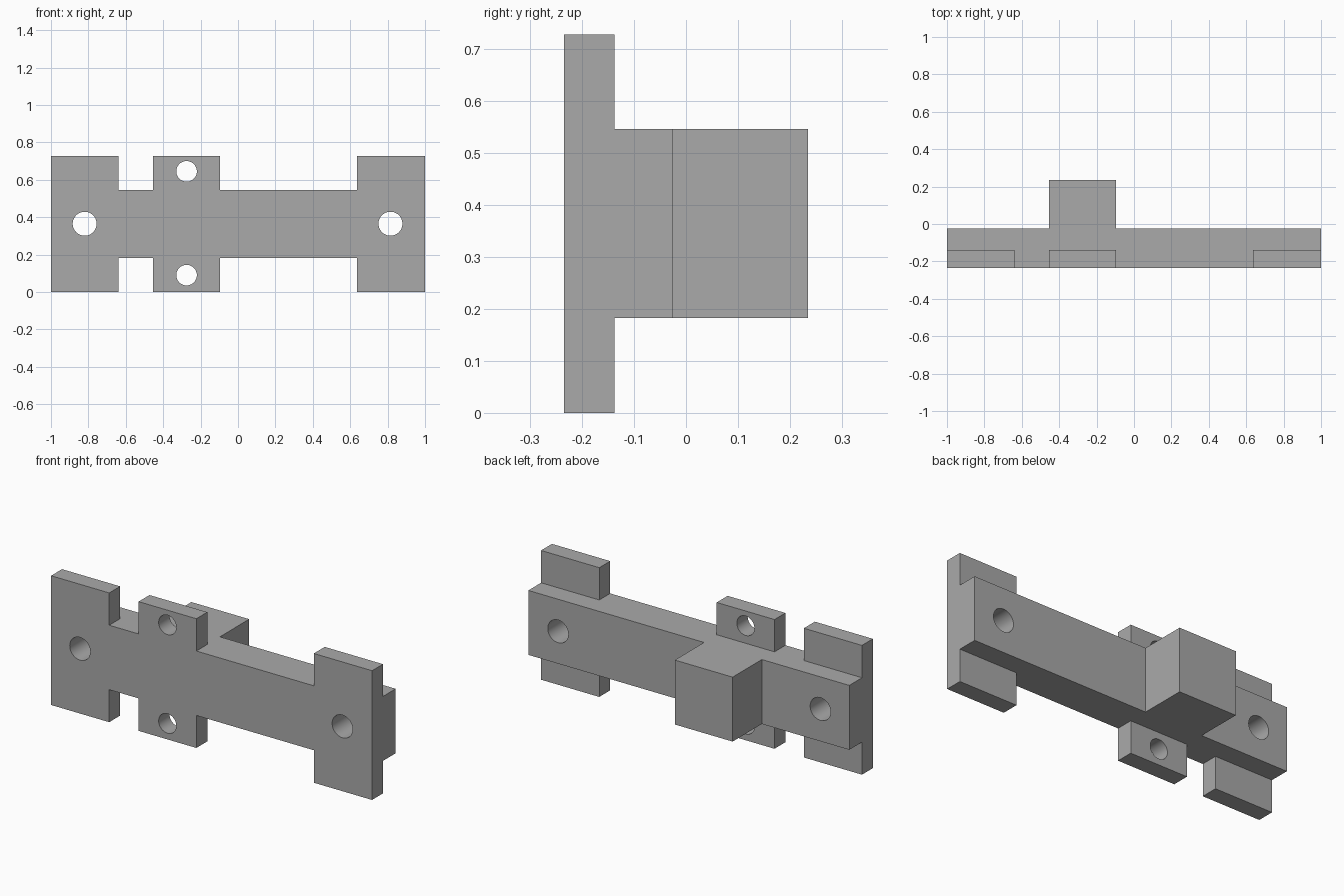
import bpy, bmesh, math

cube = bpy.data.objects.get("Cube")
if cube:
    bpy.data.objects.remove(cube, do_unlink=True)

grey = bpy.data.materials.new("plain grey")
grey.use_nodes = True
color = (0.4, 0.4, 0.4, 1)
grey.diffuse_color = color
grey.node_tree.nodes["Principled BSDF"].inputs["Base Color"].default_value = color

# Grid planes shared by the plate, bar and block
xs = [-1, -0.638, -0.455, -0.095, 0.637, 1]
ys = [-0.235, -0.138, -0.025, 0.235]
zs = [0, 0.183, 0.546, 0.728]


def solid(i, j, k):
    if not (0 <= i < 5 and 0 <= j < 3 and 0 <= k < 3):
        return False
    if j == 0:                       # front plate with six tabs
        return k == 1 or i in (0, 2, 4)
    if j == 1:                       # full-length back bar
        return k == 1
    return k == 1 and i == 2         # rear block


def build_bracket():
    """One watertight shell around the solid cells."""
    bm = bmesh.new()
    cells = [(i, j, k) for i in range(5) for j in range(3) for k in range(3)
             if solid(i, j, k)]
    for cell in cells:
        for axis in range(3):
            for side in (0, 1):
                neighbour = list(cell)
                neighbour[axis] += 2 * side - 1
                if solid(*neighbour):
                    continue
                u, v = (axis + 1) % 3, (axis + 2) % 3
                ring = []
                for du, dv in ((0, 0), (1, 0), (1, 1), (0, 1)):
                    p = list(cell)
                    p[axis] += side
                    p[u] += du
                    p[v] += dv
                    ring.append(bm.verts.new((xs[p[0]], ys[p[1]], zs[p[2]])))
                bm.faces.new(ring if side else ring[::-1])
    bmesh.ops.remove_doubles(bm, verts=bm.verts, dist=1e-4)
    bmesh.ops.dissolve_limit(bm, angle_limit=0.02, verts=bm.verts, edges=bm.edges)
    bmesh.ops.recalc_face_normals(bm, faces=bm.faces)
    mesh = bpy.data.meshes.new("mounting_bracket")
    bm.to_mesh(mesh)
    bm.free()
    obj = bpy.data.objects.new("mounting_bracket", mesh)
    bpy.context.collection.objects.link(obj)
    mesh.materials.append(grey)
    return obj


bracket = build_bracket()


def drill(x, z, r_front, r_back, y, depth):
    """Cut a hole along y and discard the cutter."""
    bpy.ops.mesh.primitive_cone_add(vertices=48, radius1=r_front, radius2=r_back,
                                    depth=depth, location=(x, y, z),
                                    rotation=(-math.pi / 2, 0, 0))
    cutter = bpy.context.object
    cutter.hide_render = True
    cutter.data.materials.append(grey)
    mod = bracket.modifiers.new("hole", "BOOLEAN")
    mod.operation, mod.solver, mod.object = "DIFFERENCE", "EXACT", cutter
    bpy.context.view_layer.objects.active = bracket
    bpy.ops.object.modifier_apply(modifier=mod.name)
    bpy.data.objects.remove(cutter, do_unlink=True)


# Mounting holes through the ends, smaller ones through the middle tabs
for x in (-0.82, 0.815):
    drill(x, 0.365, 0.064, 0.064, -0.13, 0.4)
for z in (0.645, 0.09):
    drill(-0.275, z, 0.055, 0.055, -0.19, 0.3)

bpy.ops.object.select_all(action="DESELECT")
bracket.select_set(True)
bpy.context.view_layer.objects.active = bracket
bpy.ops.object.shade_smooth_by_angle(angle=math.radians(30))
